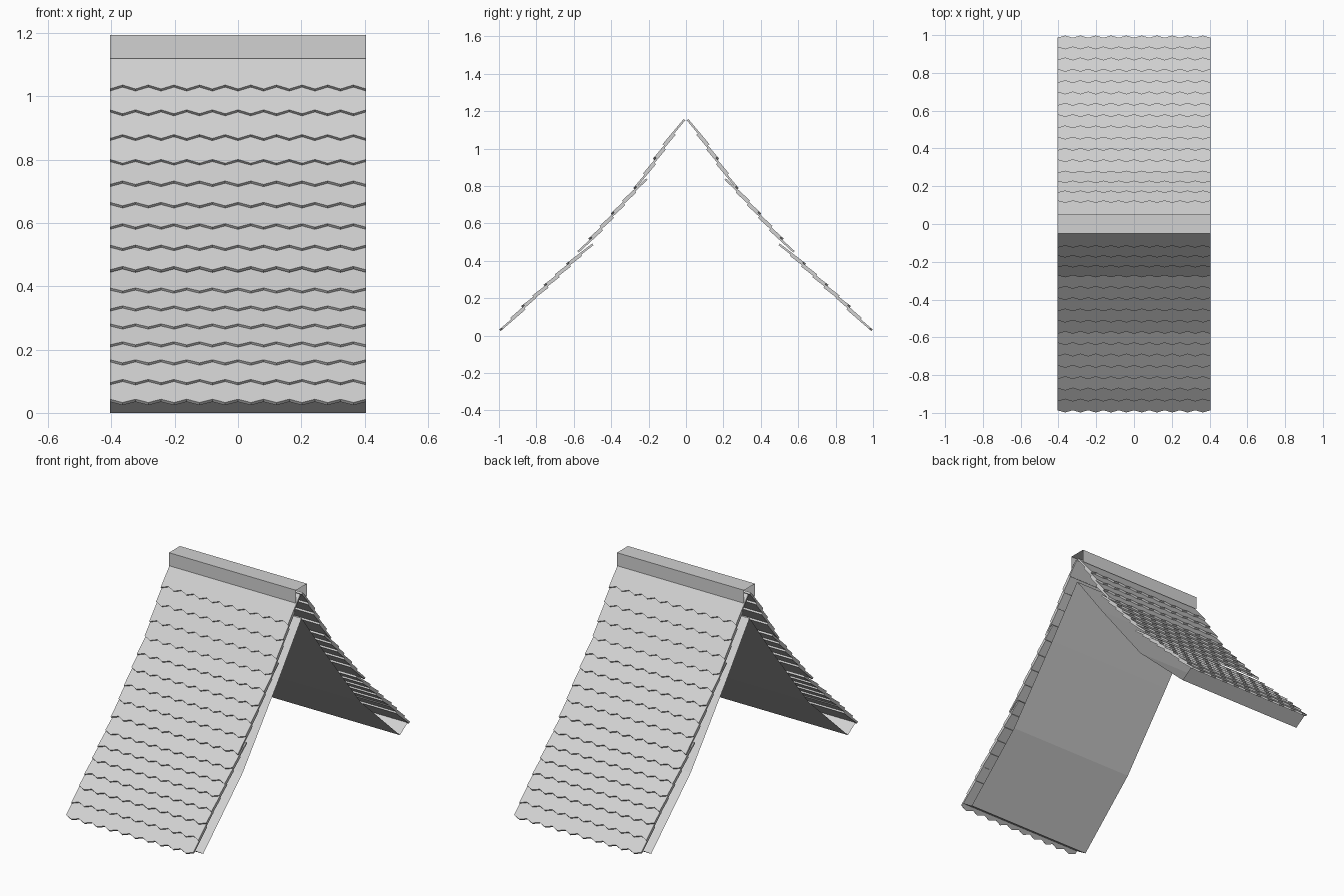
import bpy
import bmesh
from math import cos, sin, radians

if "Cube" in bpy.data.objects:
    bpy.data.objects.remove(bpy.data.objects["Cube"], do_unlink=True)

HALF_WIDTH = 0.405
TEETH = 10
TILE_LENGTH = 0.168
TILE_THICKNESS = 0.011
TOOTH_DEPTH = 0.008

# Single plain grey for the whole roof
grey = bpy.data.materials.new("light_grey")
grey.use_nodes = True
grey.diffuse_color = (0.64, 0.64, 0.64, 1)
grey.node_tree.nodes["Principled BSDF"].inputs["Base Color"].default_value = grey.diffuse_color


def add_object(name, bm):
    mesh = bpy.data.meshes.new(name)
    bm.to_mesh(mesh)
    bm.free()
    mesh.materials.append(grey)
    obj = bpy.data.objects.new(name, mesh)
    bpy.context.collection.objects.link(obj)
    return obj


def add_sheet(name, profile):
    """Thin open sheet: a (y, z) profile swept across the roof width."""
    bm = bmesh.new()
    rows = [[bm.verts.new((x, y, z)) for x in (-HALF_WIDTH, HALF_WIDTH)] for y, z in profile]
    for a, b in zip(rows, rows[1:]):
        bm.faces.new((a[0], a[1], b[1], b[0]))
    add_object(name, bm)


def add_tile_row(row, y, z, angle):
    """Strip of pointed tiles sloping up from its eave; alternate rows are staggered."""
    run, rise = cos(angle), sin(angle)
    bm = bmesh.new()

    def point(x, along, depth):
        return bm.verts.new((x, -y + along * run + depth * rise,
                             z + along * rise - depth * run))

    columns = []
    for i in range(2 * TEETH + 1):
        x = HALF_WIDTH * (i / TEETH - 1)
        tooth = TOOTH_DEPTH if (i + row) % 2 else -TOOTH_DEPTH
        columns.append([point(x, tooth, 0), point(x, TILE_LENGTH, 0),
                        point(x, TILE_LENGTH, TILE_THICKNESS), point(x, tooth, TILE_THICKNESS)])
    for a, b in zip(columns, columns[1:]):
        for k in range(4):
            n = (k + 1) % 4
            bm.faces.new((a[k], b[k], b[n], a[n]))
    bm.faces.new(columns[0])
    bm.faces.new(columns[-1][::-1])
    bmesh.ops.recalc_face_normals(bm, faces=bm.faces)
    mod = add_object(f"tile_row_{row + 1}", bm).modifiers.new("other_slope", "MIRROR")
    mod.use_axis = (False, True, False)
    mod.use_mirror_merge = False


# Tile rows: eaves are evenly spaced between these (row, y, z) knots
knots = [(0, 0.12, 1.03), (3, 0.277, 0.795), (9, 0.635, 0.39), (13, 0.875, 0.163), (15, 0.992, 0.038)]
# Tile pitch in degrees, from the given row downwards
pitches = [(0, 50), (4, 42.5), (9, 37.5), (14, 41)]
for row in range(knots[-1][0] + 1):
    (r0, y0, z0), (r1, y1, z1) = next(p for p in zip(knots, knots[1:]) if row <= p[1][0])
    t = (row - r0) / (r1 - r0)
    pitch = [angle for first, angle in pitches if first <= row][-1]
    add_tile_row(row, y0 + t * (y1 - y0), z0 + t * (z1 - z0), radians(pitch))

# Roof lining with its eave boards, open at both gable ends
slope = [(0.965, 0.045), (0.895, 0), (0.535, 0.33), (0.21, 0.738)]
add_sheet("roof_lining", slope + [(0, 1.015)] + [(-y, z) for y, z in reversed(slope)])

# Ridge cap, an open channel over the top
add_sheet("ridge_cap", [(-0.05, 1.12), (-0.05, 1.195), (0.05, 1.195), (0.05, 1.12)])
